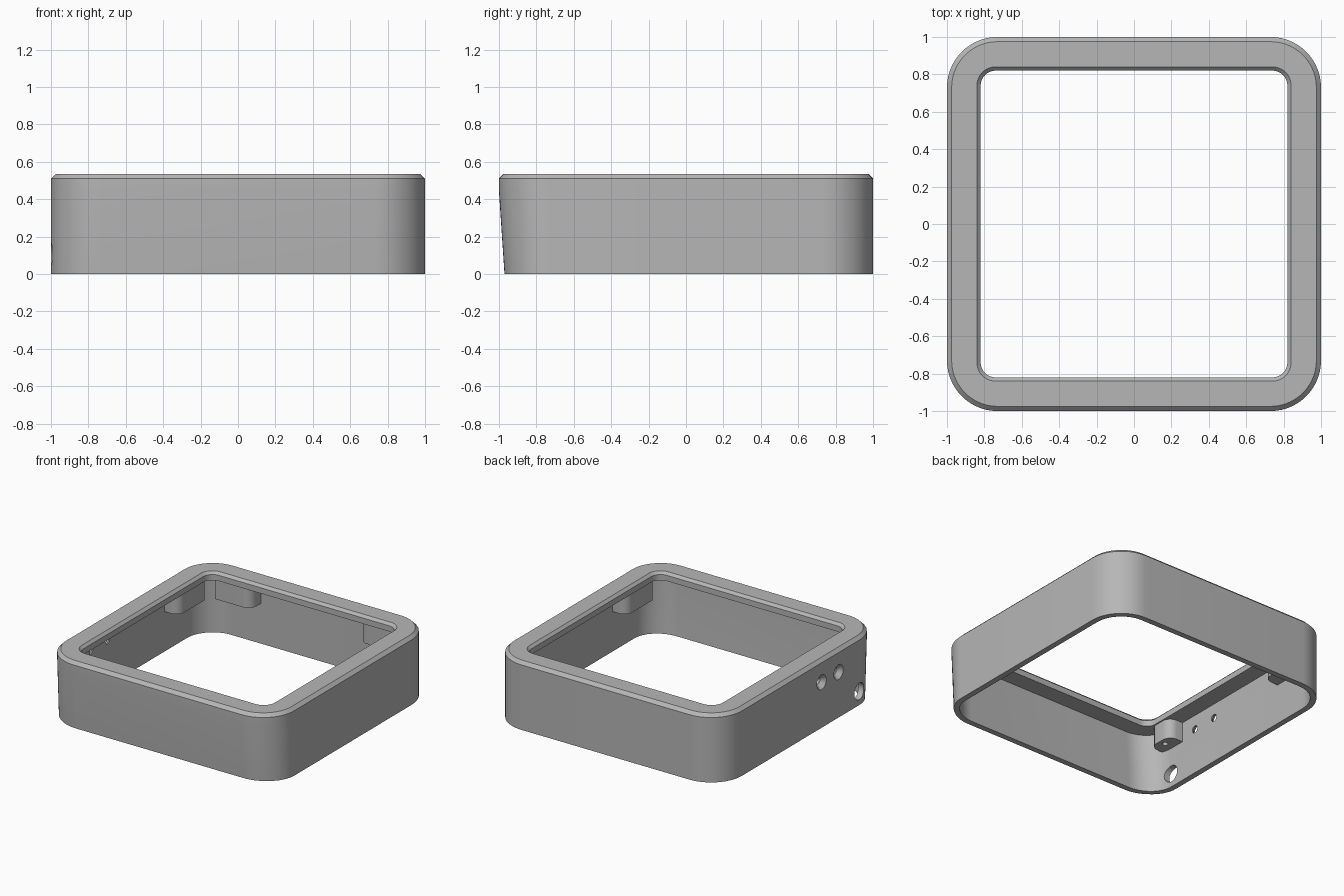
import bpy, bmesh, math
from mathutils import Matrix, Vector

if "Cube" in bpy.data.objects:
    bpy.data.objects.remove(bpy.data.objects["Cube"], do_unlink=True)

grey = bpy.data.materials.new("plain grey")
grey.use_nodes = True
COLOUR = (0.47, 0.47, 0.47, 1)
grey.diffuse_color = COLOUR
grey.node_tree.nodes["Principled BSDF"].inputs["Base Color"].default_value = COLOUR

WALL = 0.955      # half width of the inner wall
LIP_Z = 0.47      # underside of the top lip
POST_Z = 0.315    # bottom of the screw posts


def finish(name, bm):
    bmesh.ops.recalc_face_normals(bm, faces=bm.faces)
    mesh = bpy.data.meshes.new(name)
    bm.to_mesh(mesh)
    bm.free()
    mesh.materials.append(grey)
    obj = bpy.data.objects.new(name, mesh)
    bpy.context.collection.objects.link(obj)
    return obj


def select(obj):
    bpy.ops.object.select_all(action='DESELECT')
    obj.select_set(True)
    bpy.context.view_layer.objects.active = obj


def cut(obj, cutter):
    cutter.hide_render = True
    mod = obj.modifiers.new("cut", 'BOOLEAN')
    mod.operation = 'DIFFERENCE'
    mod.solver = 'EXACT'
    mod.object = cutter
    select(obj)
    bpy.ops.object.modifier_apply(modifier=mod.name)
    bpy.data.objects.remove(cutter, do_unlink=True)


def smooth(obj):
    select(obj)
    bpy.ops.object.shade_smooth_by_angle(angle=math.radians(25))


def rod(r1, r2, length, centre, along_x=True):
    bm = bmesh.new()
    turn = Matrix.Rotation(math.pi / 2, 4, 'Y') if along_x else Matrix()
    bmesh.ops.create_cone(bm, cap_ends=True, segments=32, radius1=r1, radius2=r2,
                          depth=length, matrix=Matrix.Translation(centre) @ turn)
    return finish("hole_cutter", bm)


def rounded_square(half, radius, z, steps=14):
    pts = []
    for corner in range(4):
        for i in range(steps + 1):
            a = math.pi / 2 * (corner + i / steps)
            mid = math.pi / 4 + math.pi / 2 * corner
            cx = math.copysign(half - radius, math.cos(mid))
            cy = math.copysign(half - radius, math.sin(mid))
            pts.append(Vector((cx + radius * math.cos(a), cy + radius * math.sin(a), z)))
    return pts


# Frame shell: closed section swept through rounded squares (half width, radius, z)
section = [(1, .27, 0), (1, .27, .45), (1, .27, .51), (.975, .245, .535),
           (.84, .1, .535), (.82, .08, .515), (.82, .08, LIP_Z),
           (WALL, .225, LIP_Z), (WALL, .225, .45), (WALL, .225, 0)]
bm = bmesh.new()
rings = []
for half, radius, z in section:
    ring = []
    for p in rounded_square(half, radius, z):
        # the front wall leans inward toward its foot
        if p.y < -0.7 and z < 0.45:
            p.y += 0.03 * min(1, (-p.y - 0.7) / 0.25)
        ring.append(bm.verts.new(p))
    rings.append(ring)
for a, b in zip(rings, rings[1:] + rings[:1]):
    n = len(a)
    for i in range(n):
        j = (i + 1) % n
        bm.faces.new((a[i], a[j], b[j], b[i]))
frame = finish("frame", bm)

# Side wall holes: two countersunk, one plain port
for y in (-0.255, -0.465):
    cut(frame, rod(.028, .028, .2, (-.98, y, .357)))
    cut(frame, rod(.062, .028, .04, (-.985, y, .357)))
cut(frame, rod(.065, .065, .2, (-.98, -.725, .107)))
smooth(frame)


def post(name, u0, u1, round0, round1, angle):
    """Screw post along a wall, with rounded or square inner corners."""
    inner, r, steps = 0.83, 0.07, 8
    outline = [(-.97, u0)]
    if round0:
        outline += [(-inner - r + r * math.sin(t), u0 + r - r * math.cos(t))
                    for t in (math.pi / 2 * i / steps for i in range(steps + 1))]
    else:
        outline.append((-inner, u0))
    if round1:
        outline += [(-inner - r + r * math.cos(t), u1 - r + r * math.sin(t))
                    for t in (math.pi / 2 * i / steps for i in range(steps + 1))]
    else:
        outline.append((-inner, u1))
    outline.append((-.97, u1))
    bm = bmesh.new()
    face = bm.faces.new([bm.verts.new((x, y, POST_Z)) for x, y in outline])
    top = bmesh.ops.extrude_face_region(bm, geom=[face])["geom"]
    bmesh.ops.translate(bm, vec=(0, 0, LIP_Z + .01 - POST_Z),
                        verts=[v for v in top if isinstance(v, bmesh.types.BMVert)])
    turn = Matrix.Rotation(angle, 4, 'Z')
    bmesh.ops.transform(bm, matrix=turn, verts=bm.verts)
    obj = finish(name, bm)
    # pilot hole in the underside
    spot = turn @ Vector((-.88, (u0 + u1) / 2, POST_Z))
    cut(obj, rod(.02, .02, .16, spot, along_x=False))
    smooth(obj)


# Screw posts hanging under the lip
post("right_back_post", .45, .77, True, False, 0)
post("right_front_post", -.81, -.6, True, True, 0)
post("left_front_post", .45, .77, True, False, math.pi)
post("back_left_post", .47, .78, True, False, -math.pi / 2)
post("back_right_post", -.78, -.47, False, True, -math.pi / 2)
